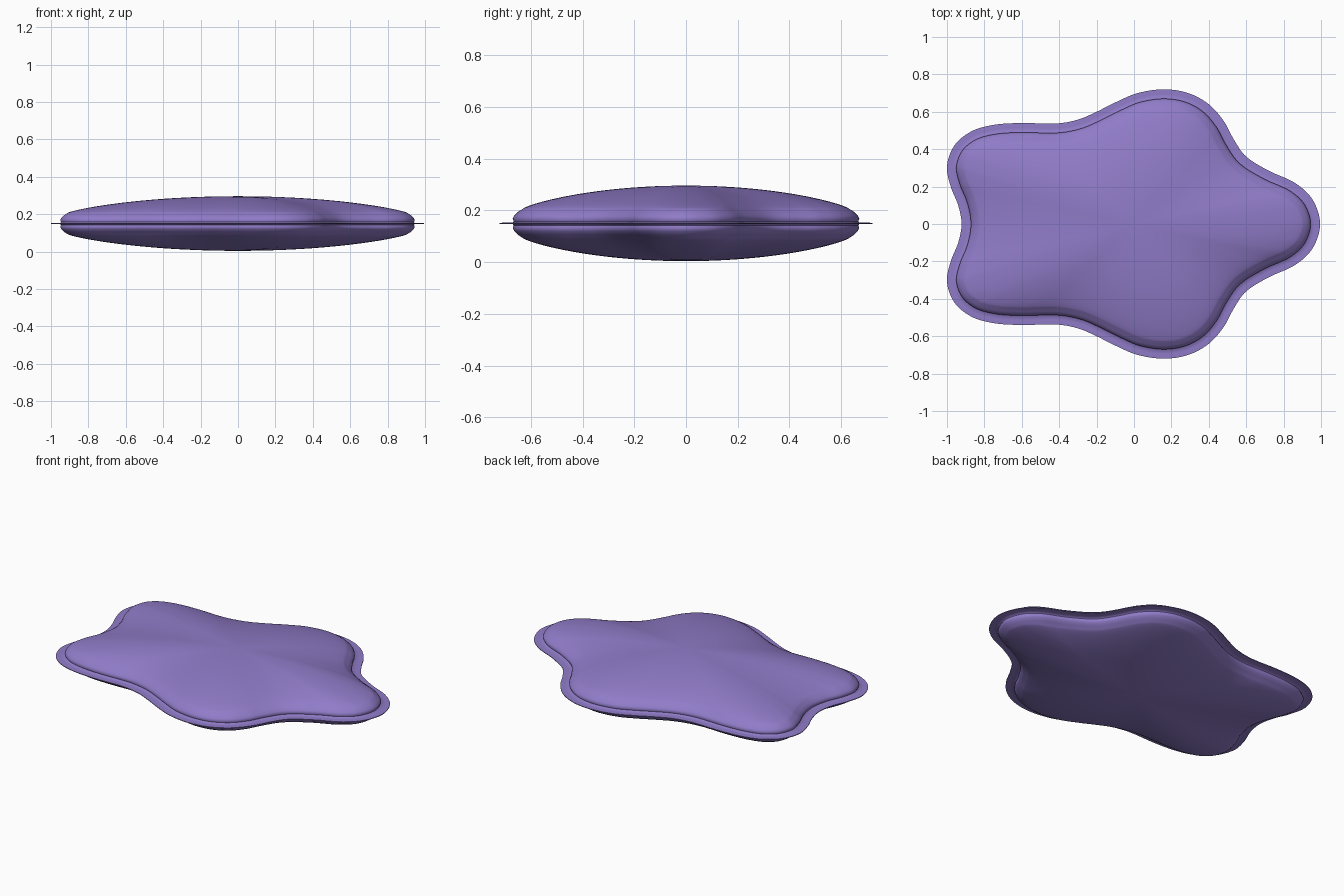
import bpy, bmesh, math
from mathutils import Vector

if "Cube" in bpy.data.objects:
    bpy.data.objects.remove(bpy.data.objects["Cube"])

Z0 = 0.15      # height of the seam plane
STEPS = 8      # samples per outline segment

# Half outline of the rounded five-pointed cushion (mirrored across y = 0)
half = [(0.995, 0), (0.955, 0.13), (0.86, 0.22), (0.72, 0.285), (0.60, 0.36),
        (0.535, 0.45), (0.48, 0.55), (0.40, 0.64), (0.29, 0.70), (0.16, 0.72),
        (0.02, 0.70), (-0.10, 0.65), (-0.20, 0.60), (-0.30, 0.558),
        (-0.42, 0.537), (-0.60, 0.54), (-0.75, 0.53), (-0.87, 0.495),
        (-0.96, 0.42), (-1.0, 0.31), (-0.98, 0.20), (-0.94, 0.10), (-0.922, 0)]
ctrl = [Vector(p) for p in half] + [Vector((x, -y)) for x, y in half[-2:0:-1]]


def smooth_loop(pts):
    out, n = [], len(pts)
    for i in range(n):
        a, b, c, d = (pts[(i + k) % n] for k in (-1, 0, 1, 2))
        for j in range(STEPS):
            t = j / STEPS
            out.append(0.5 * (2 * b + (c - a) * t + (2 * a - 5 * b + 4 * c - d) * t * t
                              + (3 * b - a - 3 * c + d) * t ** 3))
    return out


outline = smooth_loop(ctrl)
N = len(outline)


def inset(dist):
    out = []
    for i, p in enumerate(outline):
        t = (outline[(i + 2) % N] - outline[i - 2]).normalized()
        out.append(p + Vector((-t.y, t.x)) * dist)
    return out


# Rings from the flange edge, through the stitched groove, up over the dome
rings = [(inset(d), h) for d, h in
         [(0.0, 0.002), (0.025, 0.003), (0.05, 0.003), (0.054, 0.008), (0.05, 0.018),
          (0.056, 0.03), (0.07, 0.044), (0.09, 0.057)]]
rim = rings[-1][0]
for k in range(1, 24):
    s = math.cos(k / 24 * math.pi / 2)
    rings.append(([p * s for p in rim], 0.057 + 0.089 * (1 - s * s) ** 0.8))

bm = bmesh.new()
for side in (1, -1):
    loops = [[bm.verts.new((p.x, p.y, Z0 + side * h)) for p in ring] for ring, h in rings]
    top = bm.verts.new((0, 0, Z0 + side * 0.146))
    for a, b in zip(loops, loops[1:]):
        for i in range(N):
            j = (i + 1) % N
            bm.faces.new((a[i], a[j], b[j], b[i]))
    for i in range(N):
        bm.faces.new((loops[-1][i], loops[-1][(i + 1) % N], top))
    # Thin outer edge joining both cloth layers
    if side == 1:
        upper = loops[0]
    else:
        for i in range(N):
            j = (i + 1) % N
            bm.faces.new((upper[i], upper[j], loops[0][j], loops[0][i]))
bmesh.ops.recalc_face_normals(bm, faces=bm.faces)

mesh = bpy.data.meshes.new("star_cushion")
bm.to_mesh(mesh)
bm.free()
cushion = bpy.data.objects.new("star_cushion", mesh)
bpy.context.collection.objects.link(cushion)

# Purple fabric
mat = bpy.data.materials.new("purple_fabric")
mat.diffuse_color = (0.28, 0.20, 0.58, 1)
mat.use_nodes = True
mat.node_tree.nodes["Principled BSDF"].inputs["Base Color"].default_value = mat.diffuse_color
mesh.materials.append(mat)

bpy.context.view_layer.objects.active = cushion
cushion.select_set(True)
bpy.ops.object.shade_smooth_by_angle(angle=math.radians(60))
